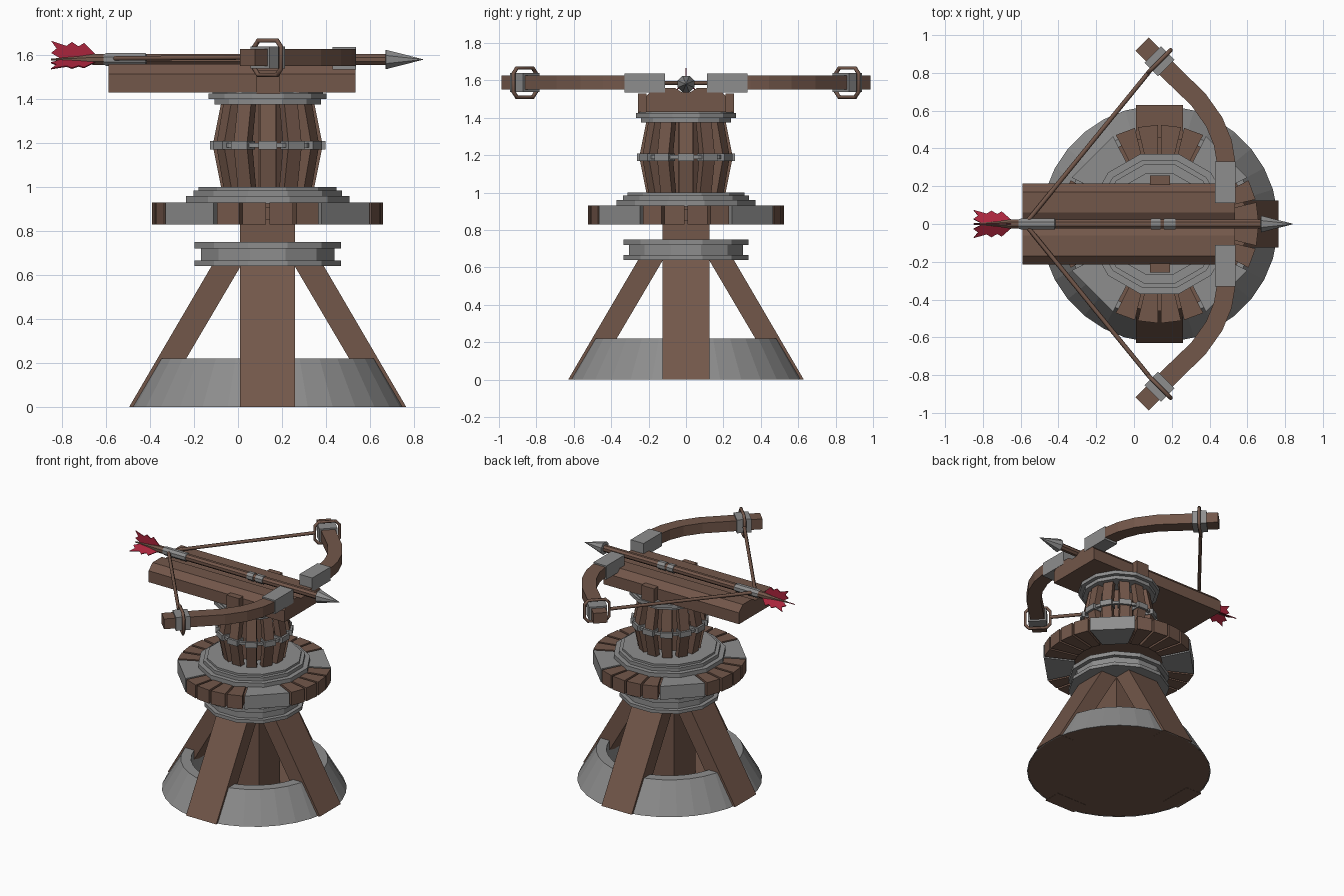
import bpy, bmesh, math
from math import sin, cos, radians, pi
from mathutils import Vector, Matrix

if "Cube" in bpy.data.objects:
    bpy.data.objects.remove(bpy.data.objects["Cube"])

CX = 0.135  # turret axis

def mat(name, col):
    m = bpy.data.materials.new(name)
    m.diffuse_color = (*col, 1)
    m.use_nodes = True
    m.node_tree.nodes["Principled BSDF"].inputs["Base Color"].default_value = m.diffuse_color
    return m

WOOD = mat("brown wood", (0.17, 0.095, 0.068))
IRON = mat("grey iron", (0.27, 0.27, 0.27))
RED = mat("crimson feather", (0.40, 0.018, 0.045))

def finish(name, bm, m):
    bmesh.ops.recalc_face_normals(bm, faces=bm.faces)
    me = bpy.data.meshes.new(name)
    bm.to_mesh(me)
    bm.free()
    me.materials.append(m)
    ob = bpy.data.objects.new(name, me)
    bpy.context.collection.objects.link(ob)
    return ob

def loft(bm, rings, closed=False):
    """Skin equal-length rings of points; cap the ends unless closed."""
    rs = [[bm.verts.new(p) for p in r] for r in rings]
    n = len(rs[0])
    pairs = list(zip(rs, rs[1:])) + ([(rs[-1], rs[0])] if closed else [])
    for a, b in pairs:
        for i in range(n):
            bm.faces.new((a[i], a[(i + 1) % n], b[(i + 1) % n], b[i]))
    if not closed:
        bm.faces.new(rs[0])
        bm.faces.new(rs[-1])

def lathe(name, prof, m, n=12, closed=False, axis='Z', origin=(CX, 0, 0)):
    """Revolve (radius, height) points; flat side faces the front."""
    bm = bmesh.new()
    rings = []
    for r, h in prof:
        ring = []
        for i in range(n):
            a = 2 * pi * (i + 0.5) / n
            p = (r * cos(a), r * sin(a), h) if axis == 'Z' else (h, r * cos(a), r * sin(a))
            ring.append(Vector(p) + Vector(origin))
        rings.append(ring)
    loft(bm, rings, closed)
    return finish(name, bm, m)

def box(name, lo, hi, m, mtx=Matrix()):
    bm = bmesh.new()
    loft(bm, [[mtx @ Vector(p) for p in ((lo[0], lo[1], z), (hi[0], lo[1], z),
              (hi[0], hi[1], z), (lo[0], hi[1], z))] for z in (lo[2], hi[2])])
    return finish(name, bm, m)

def tube(name, pts, r, m, cyclic=False):
    cu = bpy.data.curves.new(name, 'CURVE')
    cu.dimensions = '3D'
    cu.bevel_depth = r
    cu.bevel_resolution = 1
    cu.use_fill_caps = True
    sp = cu.splines.new('POLY')
    sp.points.add(len(pts) - 1)
    for q, p in zip(sp.points, pts):
        q.co = (*p, 1)
    sp.use_cyclic_u = cyclic
    tmp = bpy.data.objects.new(name + "_path", cu)
    bpy.context.collection.objects.link(tmp)
    me = bpy.data.meshes.new_from_object(tmp.evaluated_get(bpy.context.evaluated_depsgraph_get()))
    bpy.data.objects.remove(tmp)
    me.materials.clear()
    me.materials.append(m)
    ob = bpy.data.objects.new(name, me)
    bpy.context.collection.objects.link(ob)

def spin(deg):
    return Matrix.Translation((CX, 0, 0)) @ Matrix.Rotation(radians(deg), 4, 'Z')

def slab(name, prof, half, m, mtx):
    """Extrude an (x, z) profile sideways by +-half."""
    bm = bmesh.new()
    loft(bm, [[mtx @ Vector((x, y, z)) for x, z in prof] for y in (-half, half)])
    return finish(name, bm, m)

# base: iron skirt, wooden floor, four splayed legs, central post
lathe("base_skirt", [(.622, 0), (.628, 0), (.5, .22), (.43, .22), (.43, .02), (.6, .02)], IRON, 32, True)
lathe("base_floor", [(.622, 0.001), (.59, .025)], WOOD, 32)
for k in range(4):
    slab("base_leg", [(.63, 0), (.5, 0), (.07, .73), (.203, .73)], .125, WOOD, spin(90 * k))
box("centre_post", (CX - .125, -.125, .02), (CX + .125, .125, .95), WOOD)

# lower collar
lathe("lower_collar", [(.345, .64), (.345, .665), (.315, .665), (.315, .72), (.345, .72), (.345, .75)], IRON)

# turntable: wood and iron blocks around a hub, stepped iron plate on top
lathe("turntable_hub", [(.465, .85), (.465, .91)], WOOD, 24)
def block(name, a0, a1, m):
    g = 0.008
    bm = bmesh.new()
    pts = []
    for r, a, s in ((.31, a0, 1), (.525, a0, 1), (.525, a1, -1), (.31, a1, -1)):
        t = radians(a) + s * g / r
        pts.append((CX + r * cos(t), r * sin(t)))
    loft(bm, [[(x, y, z) for x, y in pts] for z in (.83, .93)])
    finish(name, bm, m)
for q in range(4):
    for j in range(4):
        block("turntable_wood_block", 90 * q - 27 + 13.5 * j, 90 * q - 13.5 + 13.5 * j, WOOD)
    block("turntable_iron_block", 90 * q + 27, 90 * q + 63, IRON)
lathe("turntable_plate", [(.385, .925), (.385, .96), (.35, .96), (.35, .985), (.325, .985), (.325, 1.0)], IRON)

# cage: core, bent slats with iron clips, thin band, top flange
lathe("cage_core", [(.105, .99), (.105, 1.43)], WOOD, 8)
for k in range(12):
    m = spin(30 * k)
    slab("cage_slat", [(.21, .99), (.25, 1.19), (.21, 1.39), (.165, 1.39), (.2, 1.19), (.165, .99)], .035, WOOD, m)
    box("slat_clip", (.19, -.042, 1.17), (.262, .042, 1.21), IRON, m)
lathe("cage_band", [(.25, 1.18), (.25, 1.2), (.23, 1.2), (.23, 1.18)], IRON, 12, True)
lathe("cage_flange", [(.25, 1.375), (.25, 1.4), (.278, 1.4), (.278, 1.425), (.26, 1.425), (.26, 1.432)], IRON)

# stock with chamfered shoulders and an arrow groove
prof = [(.215, 1.43), (.215, 1.515), (.17, 1.56), (.06, 1.56), (.02, 1.535)]
prof += [(-y, z) for y, z in reversed(prof)]
bm = bmesh.new()
loft(bm, [[(x, y, z) for y, z in prof] for x in (-.59, .535)])
finish("stock", bm, WOOD)

# bow halves
path = [(.485, .25), (.485, .34), (.47, .43), (.425, .54), (.34, .66), (.205, .79), (.043, .952)]
for s in (-1, 1):
    y0, y1 = sorted((s * .21, s * .257))
    box("stock_bracket", (.085, y0, 1.42), (.19, y1, 1.53), WOOD)
    y0, y1 = sorted((s * .112, s * .33))
    box("limb_socket", (.43, y0, 1.535), (.537, y1, 1.637), IRON)
    # curved limb
    bm = bmesh.new()
    rings = []
    for i, p in enumerate(path):
        a, b = Vector(path[max(i - 1, 0)]), Vector(path[min(i + 1, len(path) - 1)])
        d = (b - a).normalized()
        n = Vector((-d.y, d.x)) * .049
        c = Vector(p)
        rings.append([(v.x, s * v.y, z) for v, z in
                      ((c - n, 1.55), (c + n, 1.55), (c + n, 1.627), (c - n, 1.627))])
    loft(bm, rings)
    finish("bow_limb", bm, WOOD)
    # tip clamp, string loop and string
    tip = Matrix.Translation((.135, s * .862, 1.588)) @ Matrix.Rotation(s * radians(135), 4, 'Z')
    box("limb_tip_clamp", (-.05, -.062, -.05), (.05, .062, .05), IRON, tip)
    loop = [(-.085, -.05), (-.06, -.078), (.06, -.078), (.085, -.05),
            (.085, .05), (.06, .078), (-.06, .078), (-.085, .05)]
    tube("string_loop", [tip @ Vector((0, u, w)) for u, w in loop], .011, WOOD, True)
    tube("bow_string", [(.078, s * .803, 1.59), (-.56, s * .02, 1.585)], .012, WOOD)

# bolt: shaft, head, sleeve, bands, three feathers
O = (0, 0, 1.58)
lathe("bolt_shaft", [(.004, -.85), (.016, -.72), (.026, -.66), (.026, .69)], WOOD, 8, axis='X', origin=O)
lathe("bolt_head", [(.02, .67), (.048, .672), (.001, .842)], IRON, 8, axis='X', origin=O)
lathe("bolt_sleeve", [(.024, -.615), (.031, -.6), (.031, -.42), (.024, -.415)], IRON, 8, axis='X', origin=O)
for x0, x1 in ((.09, .14), (.16, .22)):
    lathe("bolt_band", [(.031, x0), (.031, x1)], IRON, 8, axis='X', origin=O)
fin = [(-.66, 0), (-.65, .025), (-.70, .075), (-.725, .06), (-.755, .08), (-.78, .062),
       (-.85, .085), (-.825, .05), (-.85, .03), (-.80, 0)]
for k in range(3):
    slab("bolt_feather", fin, .003, RED,
         Matrix.Translation(O) @ Matrix.Rotation(radians(120 * k), 4, 'X'))
